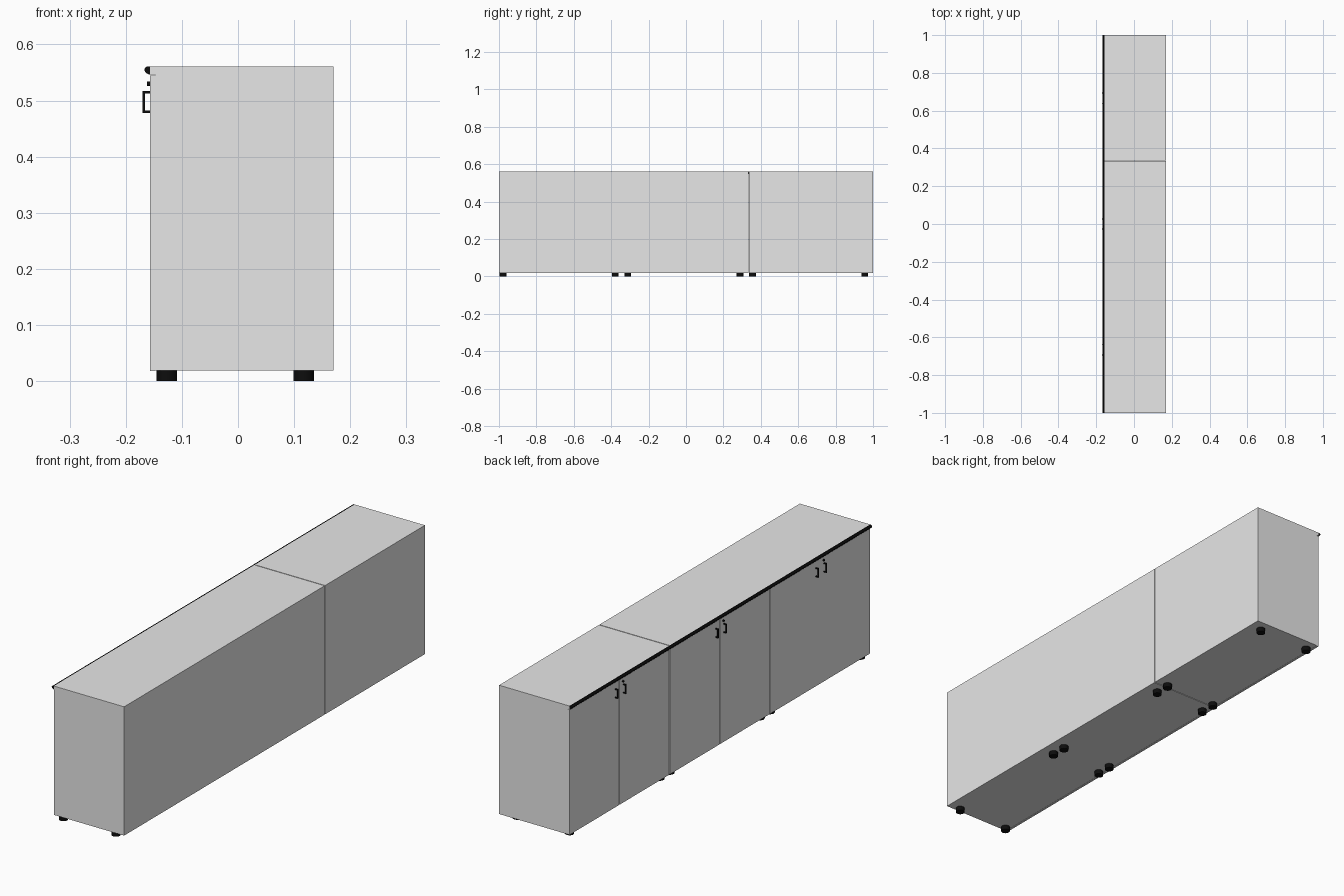
import bpy
import bmesh
from mathutils import Matrix, Vector

cube = bpy.data.objects.get("Cube")
if cube:
    bpy.data.objects.remove(cube, do_unlink=True)


def make_material(name, value):
    mat = bpy.data.materials.new(name)
    mat.use_nodes = True
    colour = (value, value, value, 1)
    mat.diffuse_color = colour
    mat.node_tree.nodes["Principled BSDF"].inputs["Base Color"].default_value = colour
    return mat


GREY = make_material("light grey panel", 0.8)
BLACK = make_material("black plastic", 0.004)


def finish(name, bm, mat):
    bmesh.ops.recalc_face_normals(bm, faces=bm.faces)
    mesh = bpy.data.meshes.new(name)
    bm.to_mesh(mesh)
    bm.free()
    mesh.materials.append(mat)
    obj = bpy.data.objects.new(name, mesh)
    bpy.context.collection.objects.link(obj)
    return obj


def add_box(bm, low, high):
    low, high = Vector(low), Vector(high)
    matrix = Matrix.Translation((low + high) / 2) @ Matrix.Diagonal((*(high - low), 1))
    bmesh.ops.create_cube(bm, size=1, matrix=matrix)


def box(name, low, high, mat):
    bm = bmesh.new()
    add_box(bm, low, high)
    return finish(name, bm, mat)


def cylinder(name, centre, radius, depth, axis="Z", sides=16):
    bm = bmesh.new()
    turn = Matrix.Rotation(1.5708, 4, "Y") if axis == "X" else Matrix()
    bmesh.ops.create_cone(bm, cap_ends=True, segments=sides, radius1=radius,
                          radius2=radius, depth=depth,
                          matrix=Matrix.Translation(centre) @ turn)
    for face in bm.faces:
        face.smooth = len(face.verts) == 4
    for edge in bm.edges:
        edge.smooth = edge.calc_face_angle(0) < 0.6
    return finish(name, bm, BLACK)


def handle(name, y):
    # Square bracket: two posts and an upright grip
    t, low, high = 0.0022, 0.478, 0.517
    bm = bmesh.new()
    add_box(bm, (-0.17, y - t, low), (-0.1655, y + t, high))
    for z in (low, high - 2 * t):
        add_box(bm, (-0.1655, y - t, z), (DOOR, y + t, z + 2 * t))
    return finish(name, bm, BLACK)


DOOR, CARCASS, BACK = -0.157, -0.148, 0.17
BASE, TOP, UNDER_TOP = 0.019, 0.561, 0.546
WIDTH = 2 / 3

for i in range(3):
    start = -1 + i * WIDTH
    # The last unit stands a hair apart from the other two
    y0 = start + (0.003 if i == 2 else 0)
    y1 = start + WIDTH
    mid = start + WIDTH / 2
    tag = ("right", "middle", "left")[i]

    box(f"{tag}_carcass", (CARCASS, y0, BASE), (BACK, y1, UNDER_TOP), GREY)
    box(f"{tag}_top_panel", (DOOR, y0, UNDER_TOP), (BACK, y1, TOP), GREY)

    # Pair of doors with a narrow gap, each with a handle
    gap = 0.0015
    box(f"{tag}_door_a", (DOOR, y0 + gap, BASE - 0.001), (CARCASS, mid - gap, UNDER_TOP - 0.001), GREY)
    box(f"{tag}_door_b", (DOOR, mid + gap, BASE - 0.001), (CARCASS, y1 - gap, UNDER_TOP - 0.001), GREY)
    for side, letter in ((-1, "a"), (1, "b")):
        handle(f"{tag}_handle_{letter}", mid + side * 0.027)
    cylinder(f"{tag}_lock", (DOOR - 0.002, mid - 0.022, 0.53), 0.004, 0.007, "X", 12)

    # Round feet
    for x in (-0.127, 0.117):
        for y in (start + 0.022, start + 0.622):
            cylinder(f"{tag}_foot", (x, y, BASE / 2), 0.018, BASE)

# Rounded edge rail along the front of the top
profile = [(-0.157, 0.546), (-0.162, 0.548), (-0.166, 0.552), (-0.167, 0.555),
           (-0.166, 0.558), (-0.162, 0.561), (-0.157, 0.561)]
bm = bmesh.new()
face = bm.faces.new([bm.verts.new((x, -1, z)) for x, z in profile])
result = bmesh.ops.extrude_face_region(bm, geom=[face])
verts = [v for v in result["geom"] if isinstance(v, bmesh.types.BMVert)]
bmesh.ops.translate(bm, verts=verts, vec=(0, 2, 0))
finish("edge_rail", bm, BLACK)
